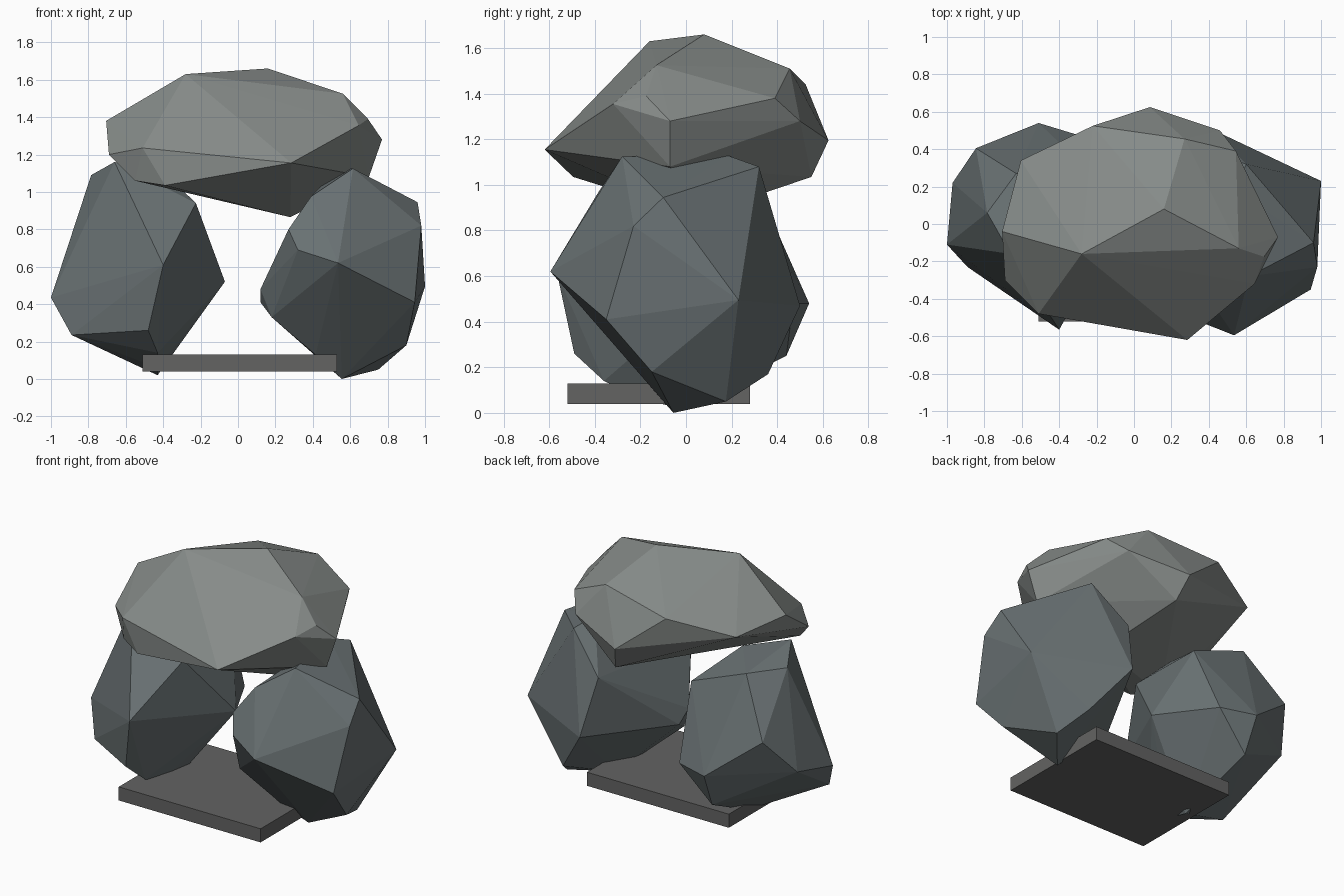
import bpy, bmesh


def material(name, rgb):
    m = bpy.data.materials.new(name)
    m.diffuse_color = (*rgb, 1)
    return m


def boulder(name, corners, mat):
    """Faceted stone: the convex hull of a few corner points."""
    bm = bmesh.new()
    for c in corners:
        bm.verts.new(c)
    bmesh.ops.convex_hull(bm, input=bm.verts[:])
    loose = [v for v in bm.verts if not v.link_faces]
    bmesh.ops.delete(bm, geom=loose, context='VERTS')
    bmesh.ops.recalc_face_normals(bm, faces=bm.faces[:])
    me = bpy.data.meshes.new(name)
    bm.to_mesh(me)
    bm.free()
    me.materials.append(mat)
    ob = bpy.data.objects.new(name, me)
    bpy.context.collection.objects.link(ob)
    return ob


stone = material("blue_grey_stone", (0.14, 0.165, 0.17))
pale = material("pale_stone", (0.24, 0.26, 0.25))
dark = material("slab_stone", (0.125, 0.125, 0.123))

# Right supporting boulder
boulder("right_boulder", [
    (.555, -.055, 0), (.75, .175, .05), (.415, -.15, .13), (.65, .36, .17),
    (.90, -.15, .18), (.18, -.24, .33), (.12, -.10, .41), (.12, -.20, .48),
    (.945, -.35, .41), (1, .23, .495), (.43, .50, .47), (.535, -.595, .62),
    (.32, -.51, .69), (.27, -.44, .80), (.98, -.23, .82), (.37, .39, .84),
    (.96, -.10, .945), (.39, -.38, .975), (.60, .32, 1.08),
    (.615, -.28, 1.125), (.54, .18, 1.13)], stone)

# Left supporting boulder
boulder("left_boulder", [
    (-.43, -.03, .02), (-.43, -.19, .06), (-.43, -.36, .14),
    (-.89, -.23, .235), (-.48, -.49, .26), (-.50, .44, .25),
    (-1, -.11, .435), (-.97, .22, .51), (-.51, .54, .48), (-.28, .47, .48),
    (-.07, .08, .52), (-.40, -.565, .61), (-.845, .405, .74),
    (-.225, -.25, .94), (-.235, .28, .94), (-.36, -.08, 1.07),
    (-.785, .06, 1.09), (-.63, .27, 1.09), (-.66, -.16, 1.16)], stone)

# Capstone resting across both boulders
boulder("capstone", [
    (.28, .05, .865), (-.39, -.495, 1.035), (-.55, -.41, 1.06),
    (.13, .55, 1.035), (.70, -.07, 1.08), (.285, -.62, 1.155),
    (-.69, -.30, 1.20), (.085, .625, 1.195), (-.51, -.48, 1.235),
    (.77, -.07, 1.28), (.46, .50, 1.28), (-.605, .34, 1.35),
    (-.705, -.04, 1.38), (.545, .39, 1.38), (.695, -.175, 1.39),
    (.645, -.32, 1.355), (-.22, .525, 1.44), (.27, .455, 1.51),
    (.56, -.13, 1.525), (-.28, -.16, 1.63), (.16, .08, 1.66)], pale)

# Flat slab on the floor between the boulders
bpy.ops.mesh.primitive_cube_add(size=1, location=(.01, -.12, .085))
slab = bpy.context.object
slab.name = "floor_slab"
slab.scale = (1.04, .80, .09)
slab.data.materials.append(dark)
